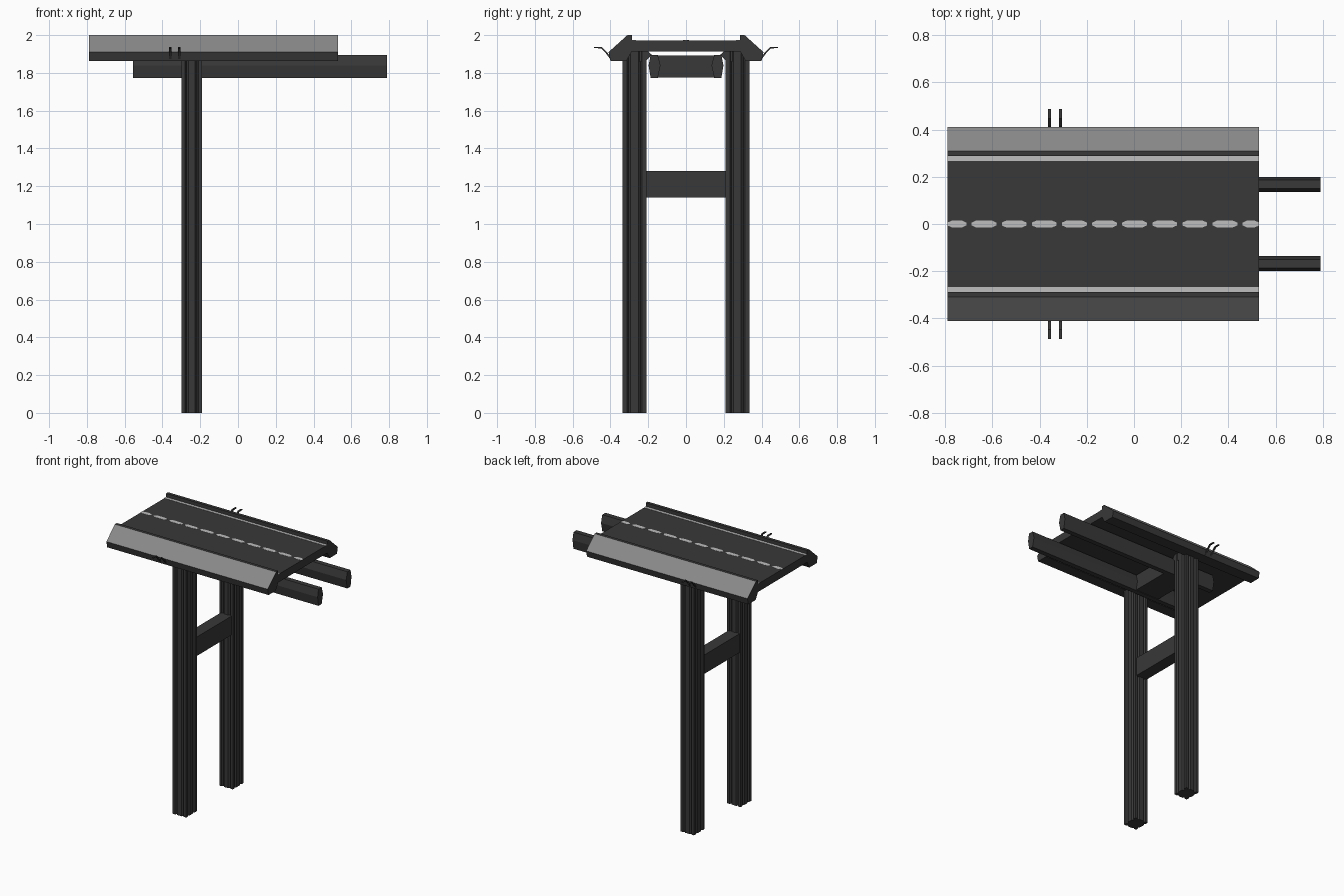
import bpy, bmesh

if "Cube" in bpy.data.objects:
    bpy.data.objects.remove(bpy.data.objects["Cube"])


def material(name, v):
    m = bpy.data.materials.new(name)
    m.diffuse_color = (v, v, v, 1)
    m.use_nodes = True
    m.node_tree.nodes["Principled BSDF"].inputs["Base Color"].default_value = m.diffuse_color
    return m


ASPHALT = material("dark_concrete", 0.04)
GREY = material("grey_slope", 0.25)
WHITE = material("road_paint", 0.52)


def prism(name, pts, axis, lo, hi, mats=(ASPHALT,), rule=None):
    """Extrude a 2D outline: axis 'x' takes (y, z) points, axis 'z' takes (x, y)."""
    def co(p, h):
        return (h, p[0], p[1]) if axis == 'x' else (p[0], p[1], h)
    bm = bmesh.new()
    a = [bm.verts.new(co(p, lo)) for p in pts]
    b = [bm.verts.new(co(p, hi)) for p in pts]
    bm.faces.new(a)
    bm.faces.new(b)
    n = len(pts)
    for i in range(n):
        j = (i + 1) % n
        bm.faces.new((a[i], a[j], b[j], b[i]))
    bmesh.ops.recalc_face_normals(bm, faces=bm.faces)
    bm.normal_update()
    if rule:
        for f in bm.faces:
            f.material_index = rule(f.normal)
    me = bpy.data.meshes.new(name)
    bm.to_mesh(me)
    bm.free()
    for m in mats:
        me.materials.append(m)
    ob = bpy.data.objects.new(name, me)
    bpy.context.collection.objects.link(ob)
    return ob


def rect(u0, u1, v0, v1):
    return [(u0, v0), (u1, v0), (u1, v1), (u0, v1)]


X0, X1 = -0.79, 0.53      # road section ends
CX, CY = -0.245, 0.2725   # column centre
ROAD = 1.972

# Road deck
prism("road_deck", rect(-0.29, 0.29, 1.913, ROAD), 'x', X0, X1)

# Grooved column outline: two notches on each side of a rectangle
side = [(-1, 1), (-.64, 1), (-.5, .8), (-.32, 1), (.32, 1), (.5, .8), (.64, 1)]
outline = []
for k in range(4):
    outline += side
    side = [(y, -x) for x, y in side]

parapet = [(0.40, 1.864), (0.41, 1.91), (0.31, 2.0), (0.287, 2.0),
           (0.287, 1.913), (0.315, 1.864)]
girder = [(0.135, 1.84), (0.15, 1.895), (0.187, 1.895), (0.198, 1.84),
          (0.187, 1.772), (0.15, 1.772)]
bracket = [(0.18, 1.895), (0.2, 1.913), (0.29, 1.913), (0.29, 1.86), (0.215, 1.86)]
hook = [(0.395, 1.864), (0.425, 1.905), (0.45, 1.93), (0.487, 1.931),
        (0.487, 1.937), (0.447, 1.937), (0.418, 1.91), (0.39, 1.87)]

for s, tag in ((-1, "front"), (1, "back")):
    def flip(pts):
        return [(s * y, z) for y, z in pts]
    # Parapet with a lighter sloped face
    prism(tag + "_parapet", flip(parapet), 'x', X0, X1, (ASPHALT, GREY),
          lambda n: int(n.z > 0.3 and abs(n.y) > 0.3))
    # Girder under the road
    prism(tag + "_girder", flip(girder), 'x', -0.555, 0.79)
    # Column and its top bracket
    prism(tag + "_column",
          [(CX + x * 0.055, s * CY + y * 0.0625) for x, y in outline], 'z', 0, 1.913)
    prism(tag + "_bracket", flip(bracket), 'x', CX - 0.05, CX + 0.05)
    # Edge line
    prism(tag + "_edge_line", flip(rect(0.266, 0.287, ROAD, ROAD + 0.002)),
          'x', X0, X1, (WHITE,))
    # Pair of hooks on the outer edge
    for x in (-0.358, -0.311):
        prism(tag + "_hook", flip(hook), 'x', x - 0.006, x + 0.006)

# Beams joining the columns and the girders
prism("column_crossbeam", rect(-0.225, 0.225, 1.14, 1.28), 'x', CX - 0.045, CX + 0.045)
prism("girder_crossbeam", rect(-0.15, 0.15, 1.775, 1.893), 'x', CX - 0.1, CX + 0.1)

# Centre dashes with chamfered ends
for i in range(11):
    a = -0.815 + i * 0.1275
    b = min(a + 0.105, X1)
    a = max(a, X0)
    c = 0.02
    pts = [(a, -.006), (a + c, -.015), (b - c, -.015), (b, -.006),
           (b, .006), (b - c, .015), (a + c, .015), (a, .006)]
    prism("centre_dash", pts, 'z', ROAD, ROAD + 0.001, (WHITE,))
